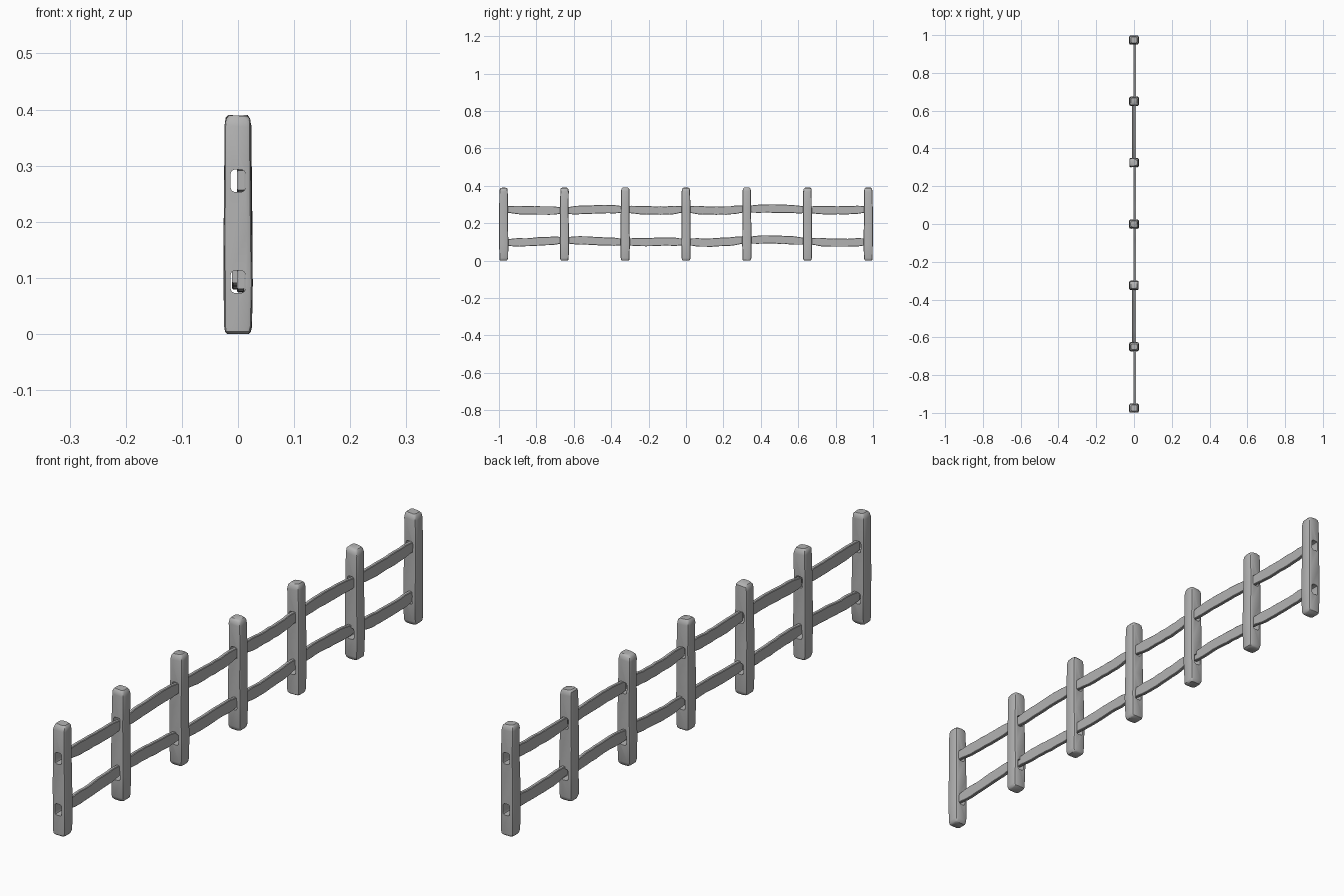
import bpy, bmesh, math, random
from mathutils import Vector

random.seed(4)
cube = bpy.data.objects.get("Cube")
if cube:
    bpy.data.objects.remove(cube)

GAP = 0.325            # distance between posts
COUNT = 7
HOLES = (0.273, 0.093)  # mortise heights

grey = bpy.data.materials.new("weathered grey")
grey.use_nodes = True
colour = (0.45, 0.45, 0.45, 1)
grey.diffuse_color = colour
grey.node_tree.nodes["Principled BSDF"].inputs["Base Color"].default_value = colour


def loft(bm, rings):
    """Skin a list of closed rings and cap both ends."""
    rows = [[bm.verts.new(p) for p in ring] for ring in rings]
    n = len(rows[0])
    for a, b in zip(rows, rows[1:]):
        for i in range(n):
            j = (i + 1) % n
            bm.faces.new((a[i], a[j], b[j], b[i]))
    bm.faces.new(rows[0][::-1])
    bm.faces.new(rows[-1])


def make(name, ring_sets):
    bm = bmesh.new()
    for rings in ring_sets:
        loft(bm, rings)
    bmesh.ops.recalc_face_normals(bm, faces=bm.faces)
    mesh = bpy.data.meshes.new(name)
    bm.to_mesh(mesh)
    bm.free()
    mesh.materials.append(grey)
    obj = bpy.data.objects.new(name, mesh)
    bpy.context.collection.objects.link(obj)
    return obj


def activate(obj):
    bpy.ops.object.select_all(action='DESELECT')
    obj.select_set(True)
    bpy.context.view_layer.objects.active = obj


def rounded(hx, hy, radius, steps=3):
    """Outline of a rounded rectangle as (x, y) pairs."""
    pts = []
    for k, (sx, sy) in enumerate(((1, 1), (-1, 1), (-1, -1), (1, -1))):
        for s in range(steps):
            a = math.pi / 2 * (k + s / (steps - 1))
            pts.append((sx * (hx - radius) + radius * math.cos(a),
                        sy * (hy - radius) + radius * math.sin(a)))
    return pts


# Posts: hand-hewn rounded timbers with mortise holes
def post(index):
    y0 = (index - (COUNT - 1) / 2) * GAP
    tilt = random.uniform(-0.1, 0.1)
    rings = []
    for z, half in ((0.0, 0.018), (0.004, 0.022), (0.014, 0.024), (0.09, 0.025),
                    (0.18, 0.0245), (0.28, 0.0235), (0.37, 0.023),
                    (0.383, 0.021), (0.389, 0.016)):
        dx, dy = random.uniform(-0.001, 0.001), random.uniform(-0.001, 0.001)
        slope = tilt if z > 0.3 else 0
        rings.append([Vector((x + dx, y + dy + y0, z + slope * x))
                      for x, y in rounded(half + 0.0005, half - 0.0005, 0.008)])
    obj = make(f"post_{index + 1}", [rings])

    cutter = make("mortise_cutter", [
        [[Vector((x, y0 + side, z + h)) for x, h in rounded(0.013, 0.02, 0.007)]
         for side in (-0.05, 0.05)] for z in HOLES])
    cutter.hide_render = True
    cut = obj.modifiers.new("mortises", 'BOOLEAN')
    cut.operation = 'DIFFERENCE'
    cut.solver = 'EXACT'
    cut.object = cutter
    activate(obj)
    bpy.ops.object.modifier_apply(modifier=cut.name)
    bpy.data.objects.remove(cutter)
    bpy.ops.object.shade_smooth_by_angle(angle=math.radians(40))


# Rails: thin wavy planks, one per bay, with heights given at each third of a bay
WAVES = {
    "upper": (0.274, (0, -4, -6, -6, -2, 2, 0, -5, -6, 0, -6, -6, 2, 5, 3, -2, -5, -4, 0)),
    "lower": (0.1, (-3, -2, 4, 9, 8, 3, 0, -1, 2, 0, -4, 1, 10, 14, 10, 4, -3, -4, 0)),
}


def rail(row, bay):
    base, wave = WAVES[row]
    x0 = -0.004 if row == "lower" and bay in (1, 4) else 0.005
    start = (bay - (COUNT - 1) / 2) * GAP
    steps = 12
    rings = []
    for s in range(steps + 1):
        t = s / steps
        pos = bay * 3 + t * 3
        i = min(int(pos), len(wave) - 2)
        f = pos - i
        f = f * f * (3 - 2 * f)
        z = base + (wave[i] * (1 - f) + wave[i + 1] * f) / 1000
        half = 0.017 + 0.005 * min(1, 6 * t, 6 * (1 - t)) + random.uniform(-0.001, 0.001)
        y = start + 0.01 + t * (GAP - 0.02)
        rings.append([Vector((x0 + x, y, z + h)) for x, h in rounded(0.0065, half, 0.002, 2)])
    obj = make(f"{row}_rail_{bay + 1}", [rings])
    activate(obj)
    bpy.ops.object.shade_smooth_by_angle(angle=math.radians(35))


for index in range(COUNT):
    post(index)
for row in WAVES:
    for bay in range(COUNT - 1):
        rail(row, bay)
